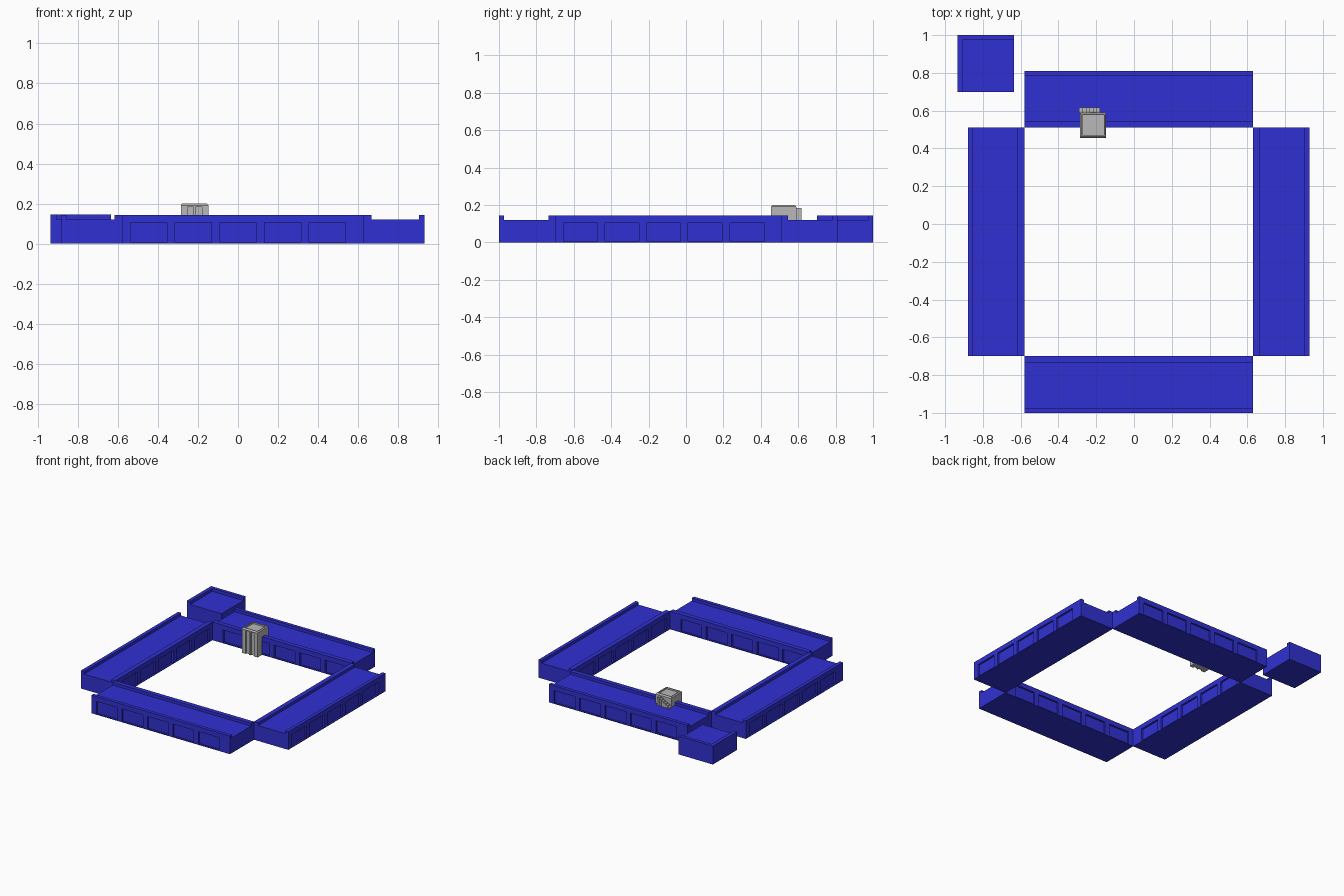
import bpy, bmesh, math
from mathutils import Vector, Matrix

if "Cube" in bpy.data.objects:
    bpy.data.objects.remove(bpy.data.objects["Cube"])


def material(name, rgb):
    m = bpy.data.materials.new(name)
    m.diffuse_color = (*rgb, 1)
    m.use_nodes = True
    m.node_tree.nodes["Principled BSDF"].inputs["Base Color"].default_value = m.diffuse_color
    return m


BLUE = material("deep blue", (0.03, 0.03, 0.65))
GREY = material("light grey", (0.48, 0.48, 0.48))


def add_box(bm, lo, hi):
    lo, hi = Vector(lo), Vector(hi)
    mat = Matrix.Translation((lo + hi) / 2) @ Matrix.Diagonal((*(hi - lo), 1))
    return bmesh.ops.create_cube(bm, size=1, matrix=mat)["verts"]


def finish(bm, name, mat=None):
    bmesh.ops.recalc_face_normals(bm, faces=bm.faces)
    me = bpy.data.meshes.new(name)
    bm.to_mesh(me)
    bm.free()
    if mat:
        me.materials.append(mat)
    ob = bpy.data.objects.new(name, me)
    bpy.context.collection.objects.link(ob)
    return ob


def carve(ob, boxes):
    """Cut a list of boxes out of an object."""
    bm = bmesh.new()
    for lo, hi in boxes:
        add_box(bm, lo, hi)
    cutter = finish(bm, "cutter")
    cutter.hide_render = True
    mod = ob.modifiers.new("carve", "BOOLEAN")
    mod.operation, mod.solver, mod.object = "DIFFERENCE", "EXACT", cutter
    bpy.context.view_layer.objects.active = ob
    bpy.ops.object.modifier_apply(modifier=mod.name)
    bpy.data.objects.remove(cutter)


def extrude_x(bm, profile, x0, x1):
    face = bm.faces.new([bm.verts.new((x0, y, z)) for y, z in profile])
    ext = bmesh.ops.extrude_face_region(bm, geom=[face])["geom"]
    bmesh.ops.translate(bm, vec=(x1 - x0, 0, 0),
                        verts=[v for v in ext if isinstance(v, bmesh.types.BMVert)])


# Wall: U-shaped section, walkway between two low parapets (outer side is -y)
H, WALK, L, W = 0.143, 0.121, 1.21, 0.30
bm = bmesh.new()
extrude_x(bm, [(-W / 2, 0), (W / 2, 0), (W / 2, H), (W / 2 - 0.036, H),
               (W / 2 - 0.036, WALK), (-W / 2 + 0.027, WALK),
               (-W / 2 + 0.027, H), (-W / 2, H)], -L / 2, L / 2)
front_wall = finish(bm, "front_wall", BLUE)

# Five recessed panels on both long faces
panels = []
for i in range(5):
    cx = -0.025 + (i - 2) * 0.2225
    for s in (-1, 1):
        ys = sorted((s * (W / 2 - 0.014), s * (W / 2 + 0.05)))
        panels.append(((cx - 0.091, ys[0], 0.006), (cx + 0.091, ys[1], 0.105)))
carve(front_wall, panels)

# Four walls placed around the yard
yard = Matrix.Translation((0.025, -0.095, 0))
for i, name in enumerate(("front_wall", "right_wall", "back_wall", "left_wall")):
    ob = front_wall
    if i:
        ob = bpy.data.objects.new(name, front_wall.data)
        bpy.context.collection.objects.link(ob)
    ob.matrix_world = (yard @ Matrix.Rotation(i * math.pi / 2, 4, "Z")
                       @ Matrix.Translation((0, -0.755, 0)))

# Loose corner block with parapets on its two outer sides
bm = bmesh.new()
add_box(bm, (-0.935, 0.70, 0), (-0.635, 1.0, 0.145))
corner = finish(bm, "corner_block", BLUE)
carve(corner, [((-0.907, 0.6, WALK), (-0.5, 0.974, 0.3))])

# Gatehouse: tall shaft against the wall, upper room overhanging the walkway
bm = bmesh.new()
extrude_x(bm, [(0.455, 0), (0.512, 0), (0.512, 0.121), (0.59, 0.121),
               (0.59, 0.19), (0.582, 0.2), (0.463, 0.2), (0.455, 0.19)],
          -0.285, -0.147)
ends = [e for e in bm.edges if all(v.co.z > 0.185 for v in e.verts)
        and abs(e.verts[0].co.x - e.verts[1].co.x) < 1e-4]
bmesh.ops.bevel(bm, geom=[e for e in ends if all(v.co.z > 0.199 for v in e.verts)],
                offset=0.007, segments=1, affect="EDGES")
tower = finish(bm, "stair_tower", GREY)
# Two front grooves and a sunken roof
grooves = [((x, 0.4, -0.1), (x + 0.032, 0.467, 0.183)) for x in (-0.253, -0.211)]
carve(tower, grooves + [((-0.272, 0.47, 0.188), (-0.16, 0.576, 0.3))])

# Steps climbing from the walkway along the back of the tower
bm = bmesh.new()
for i in range(6):
    x = -0.29 + i * 0.0185
    add_box(bm, (x, 0.589, WALK), (x + 0.0165, 0.618, 0.132 + i * 0.0105))
finish(bm, "tower_steps", GREY)
